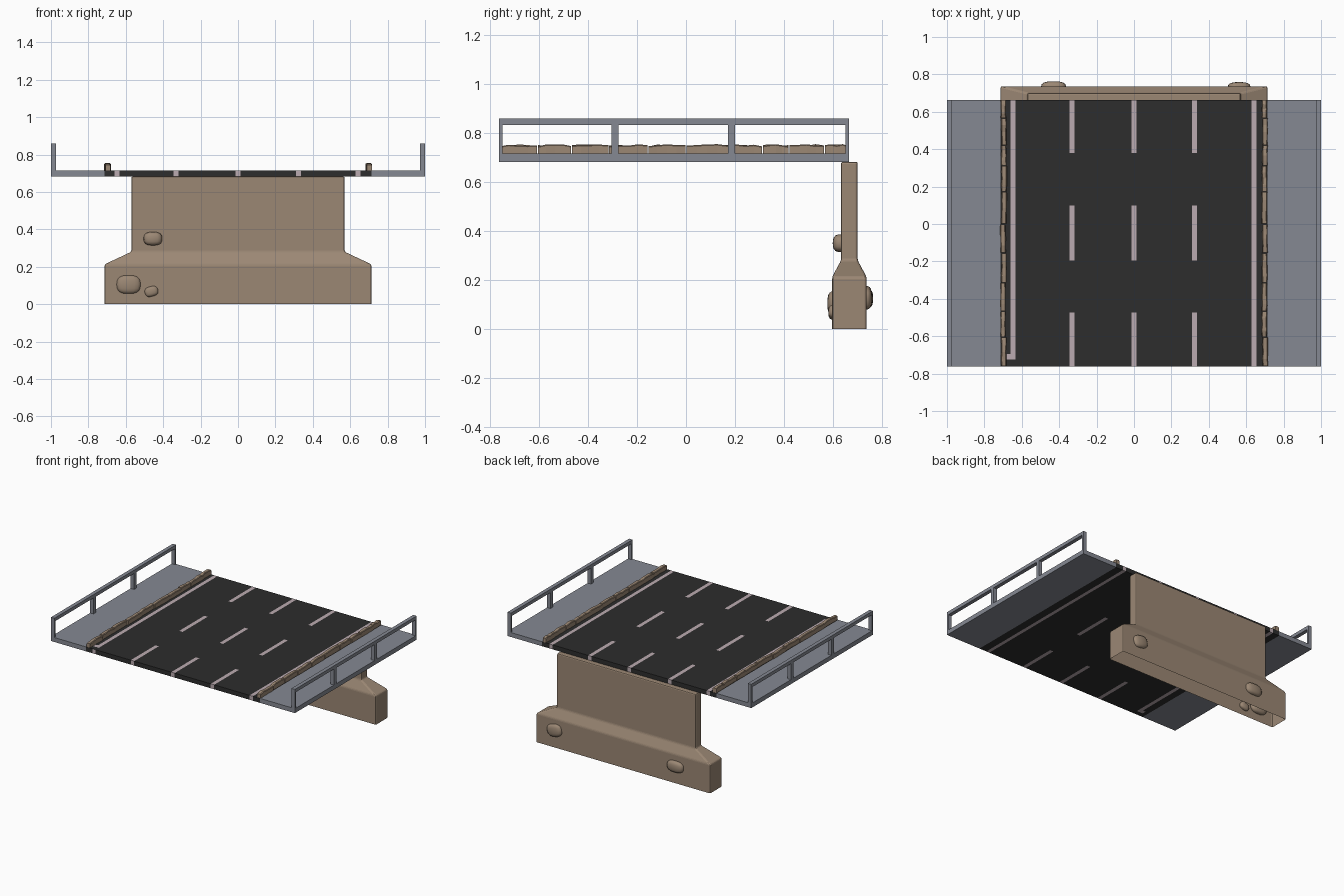
import bpy, bmesh, math, random
from mathutils import Matrix

if "Cube" in bpy.data.objects:
    bpy.data.objects.remove(bpy.data.objects["Cube"])

random.seed(4)


def material(name, rgb):
    m = bpy.data.materials.new(name)
    m.diffuse_color = (*rgb, 1)
    m.use_nodes = True
    m.node_tree.nodes["Principled BSDF"].inputs["Base Color"].default_value = m.diffuse_color
    return m


BROWN = material("brown stone", (0.33, 0.245, 0.175))
GREY = material("grey metal", (0.235, 0.25, 0.29))
ASPHALT = material("dark asphalt", (0.026, 0.026, 0.026))
PAINT = material("pale road paint", (0.50, 0.41, 0.44))

Y0, Y1 = -0.762, 0.664      # deck ends
ZB, ZT = 0.682, 0.715       # deck underside and top


def finish(bm, name, mats, recalc=True):
    if recalc:
        bmesh.ops.recalc_face_normals(bm, faces=bm.faces)
    me = bpy.data.meshes.new(name)
    bm.to_mesh(me)
    bm.free()
    ob = bpy.data.objects.new(name, me)
    bpy.context.collection.objects.link(ob)
    for m in mats:
        me.materials.append(m)
    return ob


def add_box(bm, x, y, z):
    mat = (Matrix.Translation((sum(x) / 2, sum(y) / 2, sum(z) / 2))
           @ Matrix.Diagonal((abs(x[1] - x[0]), y[1] - y[0], z[1] - z[0], 1)))
    return bmesh.ops.create_cube(bm, size=1, matrix=mat)["verts"]


# Road slab: sliced at every marking edge, then painted by position
W = 0.014
lanes = (-0.332, 0.0, 0.324)
dashes = ((Y0, -0.473), (-0.195, 0.10), (0.38, Y1))
left_line, right_line = (-0.661, -0.634), (0.629, 0.655)
bm = bmesh.new()
add_box(bm, (-0.715, 0.715), (Y0, Y1), (ZB, ZT))
x_cuts = [*left_line, *right_line, -0.685] + [l + s * W for l in lanes for s in (-1, 1)]
y_cuts = [-0.473, -0.195, 0.10, 0.38, -0.725, -0.695, -0.755]
for cuts, axis in ((x_cuts, 0), (y_cuts, 1)):
    for c in cuts:
        co, no = [0, 0, 0], [0, 0, 0]
        co[axis], no[axis] = c, 1
        bmesh.ops.bisect_plane(bm, geom=bm.verts[:] + bm.edges[:] + bm.faces[:],
                               plane_co=co, plane_no=no)


def painted(x, y):
    if right_line[0] < x < right_line[1]:
        return True
    if left_line[0] < x < left_line[1]:
        return y > -0.725 or y < -0.76
    if -0.685 < x < left_line[0]:               # hooked end of the left line
        return -0.725 < y < -0.695
    return (any(abs(x - l) < W for l in lanes)
            and any(a - 0.001 <= y <= b + 0.001 for a, b in dashes))


for f in bm.faces:
    c = f.calc_center_median()
    f.material_index = int(painted(c.x, c.y))
finish(bm, "road_slab", [ASPHALT, PAINT])

for side, s in (("left", -1), ("right", 1)):
    # Walkway beside the road
    bm = bmesh.new()
    add_box(bm, (s * 0.715, s * 1.0), (Y0, Y1), (ZB, ZT))
    finish(bm, side + "_walkway", [GREY])

    # Railing: top bar, thin end posts, two wider middle posts
    bm = bmesh.new()
    rx = (s * 0.972, s * 1.0)
    add_box(bm, rx, (Y0, Y1), (0.833, 0.858))
    for a, b in ((Y0, Y0 + 0.013), (-0.304, -0.275), (0.171, 0.199), (Y1 - 0.013, Y1)):
        add_box(bm, rx, (a, b), (ZT, 0.833))
    finish(bm, side + "_railing", [GREY])

    # Row of uneven kerb stones
    joints = [Y0, -0.605, -0.467, -0.315, -0.155, 0.0, 0.173, 0.312, 0.42, 0.565, Y1]
    bm = bmesh.new()
    for a, b in zip(joints, joints[1:]):
        n = 4
        rings = []
        shift = random.uniform(-0.003, 0.003)
        for i in range(n + 1):
            y = a + 0.0015 + (b - a - 0.003) * i / n
            end = i in (0, n)
            h = ZT + 0.032 + random.uniform(-0.003, 0.004) + (0 if end else 0.003)
            xi = 0.684 + shift + random.uniform(-0.002, 0.002)
            xo = 0.712 + shift + random.uniform(-0.002, 0.002)
            prof = ((xi, ZT), (xo, ZT), (xo, h - 0.004), (xo - 0.004, h),
                    (xi + 0.004, h), (xi, h - 0.004))
            rings.append([bm.verts.new((s * x, y, z)) for x, z in prof])
        for r, q in zip(rings, rings[1:]):
            for j in range(6):
                k = (j + 1) % 6
                bm.faces.new((r[j], r[k], q[k], q[j]))
        bm.faces.new(rings[0])
        bm.faces.new(rings[-1])
    finish(bm, side + "_kerb_stones", [BROWN])

# Pier: wide foot, sloped shoulder, thin wall; the underside is open
bm = bmesh.new()
PY = 0.666
rings = []
for hx, hy, z in ((0.713, 0.07, 0), (0.713, 0.07, 0.213), (0.57, 0.034, 0.28), (0.57, 0.034, ZB)):
    rings.append([bm.verts.new((hx * a, PY + hy * b, z))
                  for a, b in ((-1, -1), (1, -1), (1, 1), (-1, 1))])
for r, q in zip(rings, rings[1:]):
    for j in range(4):
        k = (j + 1) % 4
        bm.faces.new((r[j], r[k], q[k], q[j]))
bm.faces.new(rings[-1])
pier = finish(bm, "pier", [BROWN], recalc=False)
bev = pier.modifiers.new("soft_edges", "BEVEL")
bev.width, bev.segments, bev.limit_method = 0.008, 2, "ANGLE"
bev.angle_limit = math.radians(20)

# Rounded stones set into the pier: x, y, z, half sizes, tilt
stones = ((-0.455, 0.630, 0.350, 0.050, 0.032, 0.036, 0),
          (-0.585, 0.603, 0.105, 0.066, 0.027, 0.050, 0),
          (-0.463, 0.600, 0.068, 0.037, 0.020, 0.027, -15),
          (-0.430, 0.733, 0.125, 0.067, 0.030, 0.042, 0),
          (0.562, 0.733, 0.128, 0.060, 0.026, 0.046, 12))
bm = bmesh.new()
for x, y, z, sx, sy, sz, tilt in stones:
    vs = bmesh.ops.create_uvsphere(bm, u_segments=16, v_segments=10, radius=1)["verts"]
    m = (Matrix.Translation((x, y, z)) @ Matrix.Rotation(math.radians(tilt), 4, "Y")
         @ Matrix.Diagonal((sx, sy, sz, 1)))
    for v in vs:
        for i in range(3):
            v.co[i] = math.copysign(abs(v.co[i]) ** 0.75, v.co[i])
        v.co = m @ v.co
for f in bm.faces:
    f.smooth = True
finish(bm, "pier_stones", [BROWN])
